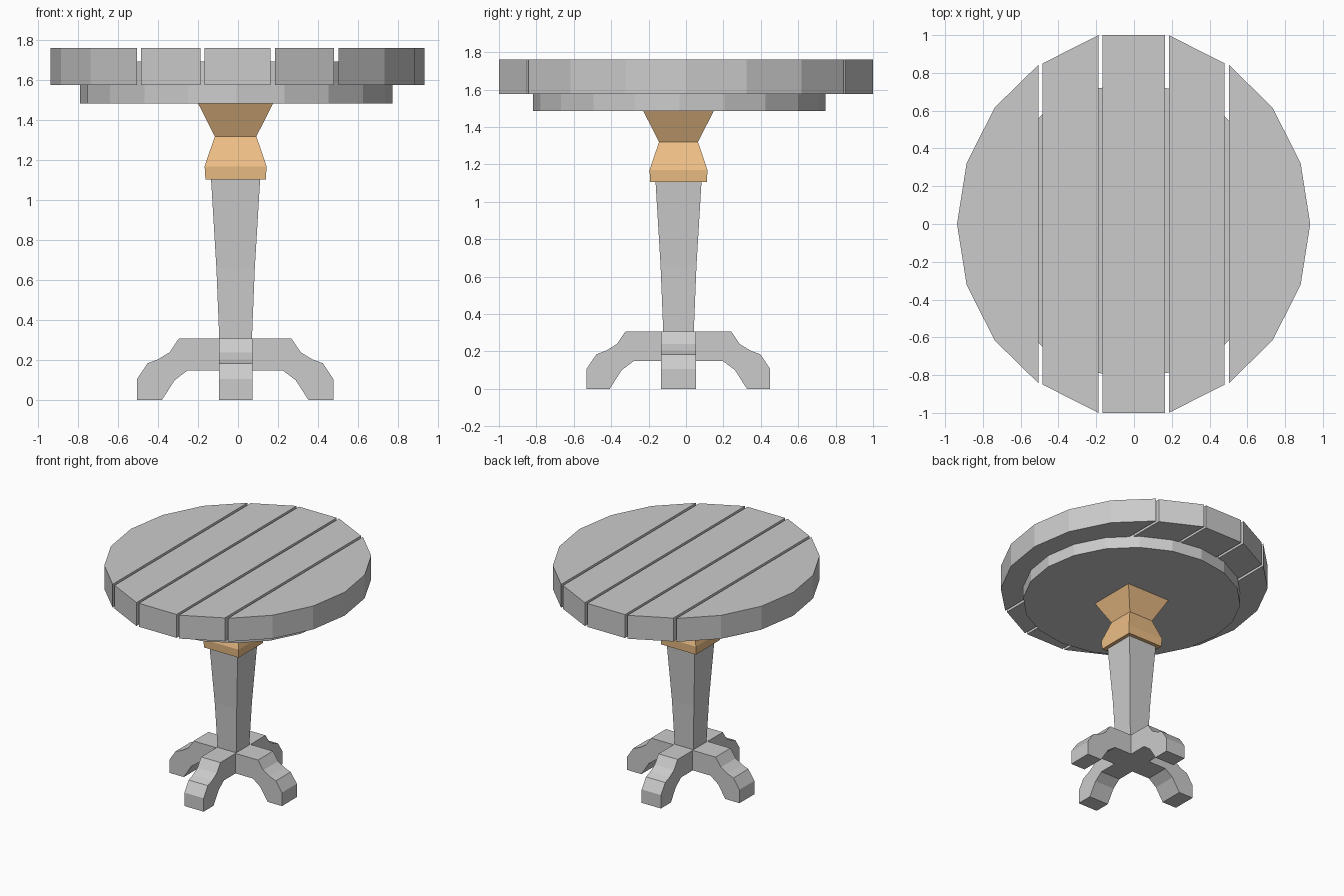
import bpy, bmesh
from math import cos, sin, pi
from mathutils import Vector

if "Cube" in bpy.data.objects:
    bpy.data.objects.remove(bpy.data.objects["Cube"])

CX, CY = -0.012, -0.04      # pedestal axis


def finish(name, bm, mat=None):
    bmesh.ops.recalc_face_normals(bm, faces=bm.faces)
    me = bpy.data.meshes.new(name)
    bm.to_mesh(me)
    bm.free()
    ob = bpy.data.objects.new(name, me)
    bpy.context.collection.objects.link(ob)
    if mat:
        me.materials.append(mat)
    return ob


def prism(name, pts, move):
    """Extrude a closed 3D outline along a vector."""
    bm = bmesh.new()
    face = bm.faces.new([bm.verts.new(p) for p in pts])
    ext = bmesh.ops.extrude_face_region(bm, geom=[face])
    bmesh.ops.translate(bm, vec=Vector(move),
                        verts=[v for v in ext["geom"] if isinstance(v, bmesh.types.BMVert)])
    return finish(name, bm)


def square_loft(name, levels, mat=None):
    """Stack square sections given as (z, half width)."""
    bm = bmesh.new()
    rings = [[bm.verts.new((CX + sx * h, CY + sy * h, z))
              for sx, sy in ((-1, -1), (1, -1), (1, 1), (-1, 1))] for z, h in levels]
    for a, b in zip(rings, rings[1:]):
        for i in range(4):
            j = (i + 1) % 4
            bm.faces.new((a[i], a[j], b[j], b[i]))
    bm.faces.new(rings[0])
    bm.faces.new(rings[-1])
    return finish(name, bm, mat)


# Table top planks
Z0, Z1 = 1.577, 1.762
outlines = {
    "centre_plank": [(0.165, -1), (0.165, 1), (-0.165, 1), (-0.165, -1)],
    "middle_plank": [(0.186, -1), (0.482, -0.85), (0.482, 0.85), (0.186, 1)],
    "outer_plank": [(0.504, -0.843), (0.735, -0.617), (0.884, -0.323), (0.935, 0),
                    (0.884, 0.323), (0.735, 0.617), (0.504, 0.843)],
}
for name, outline in outlines.items():
    sides = ((1, ""),) if name == "centre_plank" else ((1, "_right"), (-1, "_left"))
    for s, suffix in sides:
        prism(name + suffix, [(s * x - 0.002, y, Z0) for x, y in outline], (0, 0, Z1 - Z0))

# Round support board under the planks
R, N = 0.782, 20
prism("support_disc", [(-0.008 + R * cos(2 * pi * i / N), -0.035 + R * sin(2 * pi * i / N), 1.485)
                       for i in range(N)], (0, 0, 0.21))

# Coloured collar
orange = bpy.data.materials.new("orange")
orange.diffuse_color = (0.85, 0.52, 0.24, 1)
orange.use_nodes = True
orange.node_tree.nodes["Principled BSDF"].inputs["Base Color"].default_value = orange.diffuse_color
square_loft("collar", [(1.105, 0.151), (1.17, 0.155), (1.32, 0.104), (1.487, 0.189)], orange)

# Tapered column
square_loft("column", [(0.29, 0.081), (0.66, 0.096), (1.11, 0.123)])

# Feet: two crossing arches from one mirrored half profile
half = [(0.282, 0.308), (0.328, 0.24), (0.385, 0.205), (0.438, 0.185), (0.491, 0.106),
        (0.491, 0), (0.367, 0), (0.303, 0.1), (0.237, 0.15)]
profile = half + [(-u, z) for u, z in reversed(half)]
WX, WY = 0.084, 0.093
prism("side_feet", [(CX - 0.002 + u, CY - WY, z) for u, z in profile], (0, 2 * WY, 0))
prism("front_back_feet", [(CX - WX, CY - 0.001 + u, z) for u, z in profile], (2 * WX, 0, 0))
